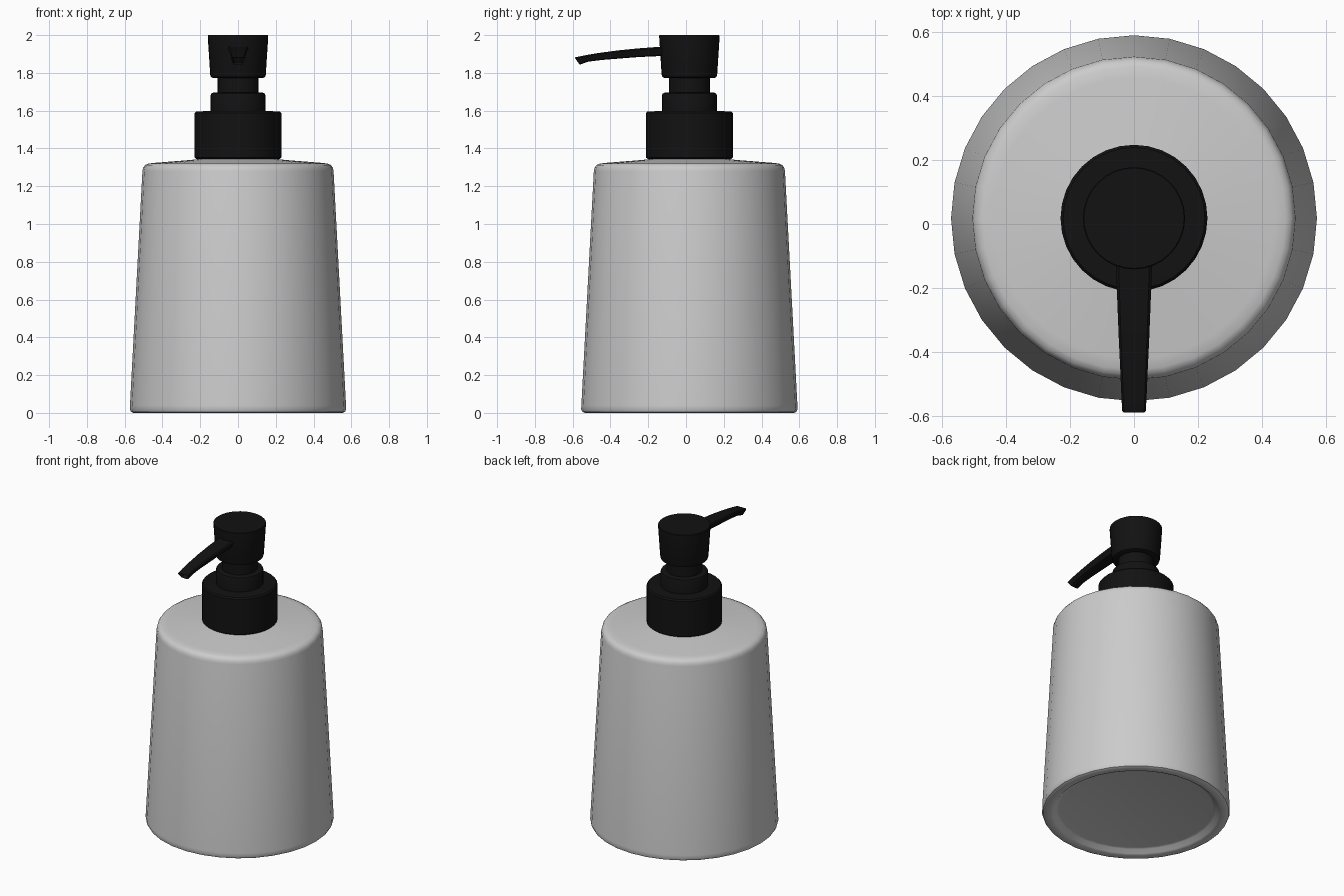
import bpy, bmesh, math

if "Cube" in bpy.data.objects:
    bpy.data.objects.remove(bpy.data.objects["Cube"])

CY = 0.018   # axis of the bottle, slightly behind the origin
SIDES = 32

black = bpy.data.materials.new("black_plastic")
black.diffuse_color = (0.006, 0.006, 0.006, 1)
black.use_nodes = True
black.node_tree.nodes["Principled BSDF"].inputs["Base Color"].default_value = black.diffuse_color


def finish(name, bm, mat=None, angle=35):
    bmesh.ops.recalc_face_normals(bm, faces=bm.faces)
    mesh = bpy.data.meshes.new(name)
    bm.to_mesh(mesh)
    bm.free()
    ob = bpy.data.objects.new(name, mesh)
    bpy.context.collection.objects.link(ob)
    if mat:
        mesh.materials.append(mat)
    bpy.ops.object.select_all(action='DESELECT')
    ob.select_set(True)
    bpy.context.view_layer.objects.active = ob
    bpy.ops.object.shade_smooth_by_angle(angle=math.radians(angle))
    return ob


def bridge(bm, rings):
    for a, b in zip(rings, rings[1:]):
        n = len(a)
        for i in range(n):
            j = (i + 1) % n
            bm.faces.new((a[i], a[j], b[j], b[i]))
    bm.faces.new(rings[0])
    bm.faces.new(rings[-1])


def lathe(name, profile, mat=None):
    bm = bmesh.new()
    steps = [2 * math.pi * i / SIDES for i in range(SIDES)]
    rings = [[bm.verts.new((r * math.sin(a), CY + r * math.cos(a), z)) for a in steps]
             for r, z in profile]
    bridge(bm, rings)
    return finish(name, bm, mat)


# Tapered bottle with rounded shoulder, short neck and recessed base
lathe("bottle", [
    (0.47, 0.03), (0.485, 0.026), (0.505, 0.006), (0.52, 0.0), (0.555, 0.0),
    (0.567, 0.006), (0.573, 0.02), (0.572, 0.04), (0.506, 1.28), (0.502, 1.298),
    (0.492, 1.312), (0.475, 1.32), (0.44, 1.324), (0.25, 1.339), (0.215, 1.343), (0.205, 1.37)])

# Screw cap and collar
lathe("screw_cap", [(0.222, 1.345), (0.23, 1.352), (0.23, 1.587), (0.222, 1.596), (0.14, 1.598)], black)
lathe("collar", [(0.145, 1.59), (0.145, 1.682), (0.141, 1.691), (0.132, 1.695)], black)

# Pump stem
lathe("pump_stem", [(0.108, 1.68), (0.108, 1.79)], black)

# Flared push head
lathe("pump_head", [(0.135, 1.774), (0.143, 1.778), (0.147, 1.79), (0.16, 1.99),
                    (0.16, 1.997), (0.157, 2.0)], black)

# Curved spout: (top y, top z, bottom y, bottom z, half width at top)
sections = [(-0.05, 1.942, -0.05, 1.892, 0.059), (-0.14, 1.938, -0.14, 1.889, 0.056),
            (-0.25, 1.930, -0.25, 1.884, 0.052), (-0.352, 1.920, -0.352, 1.876, 0.048),
            (-0.458, 1.906, -0.450, 1.868, 0.043), (-0.53, 1.894, -0.52, 1.859, 0.040),
            (-0.59, 1.882, -0.563, 1.843, 0.037)]
bm = bmesh.new()
rings = []
for ty, tz, by, bz, w in sections:
    outline = [(-w, 0.15), (-0.85 * w, 0), (0.85 * w, 0), (w, 0.15), (0.7 * w, 0.9),
               (0.5 * w, 1), (-0.5 * w, 1), (-0.7 * w, 0.9)]
    rings.append([bm.verts.new((x, ty + (by - ty) * t, tz + (bz - tz) * t)) for x, t in outline])
bridge(bm, rings)

# Hollow mouth at the spout tip
bm.faces.ensure_lookup_table()
mouth = bm.faces[-1]
bm.normal_update()
bmesh.ops.inset_region(bm, faces=[mouth], thickness=0.007)
bmesh.ops.translate(bm, verts=mouth.verts[:], vec=(0, 0.025, 0.006))
finish("spout", bm, black)
